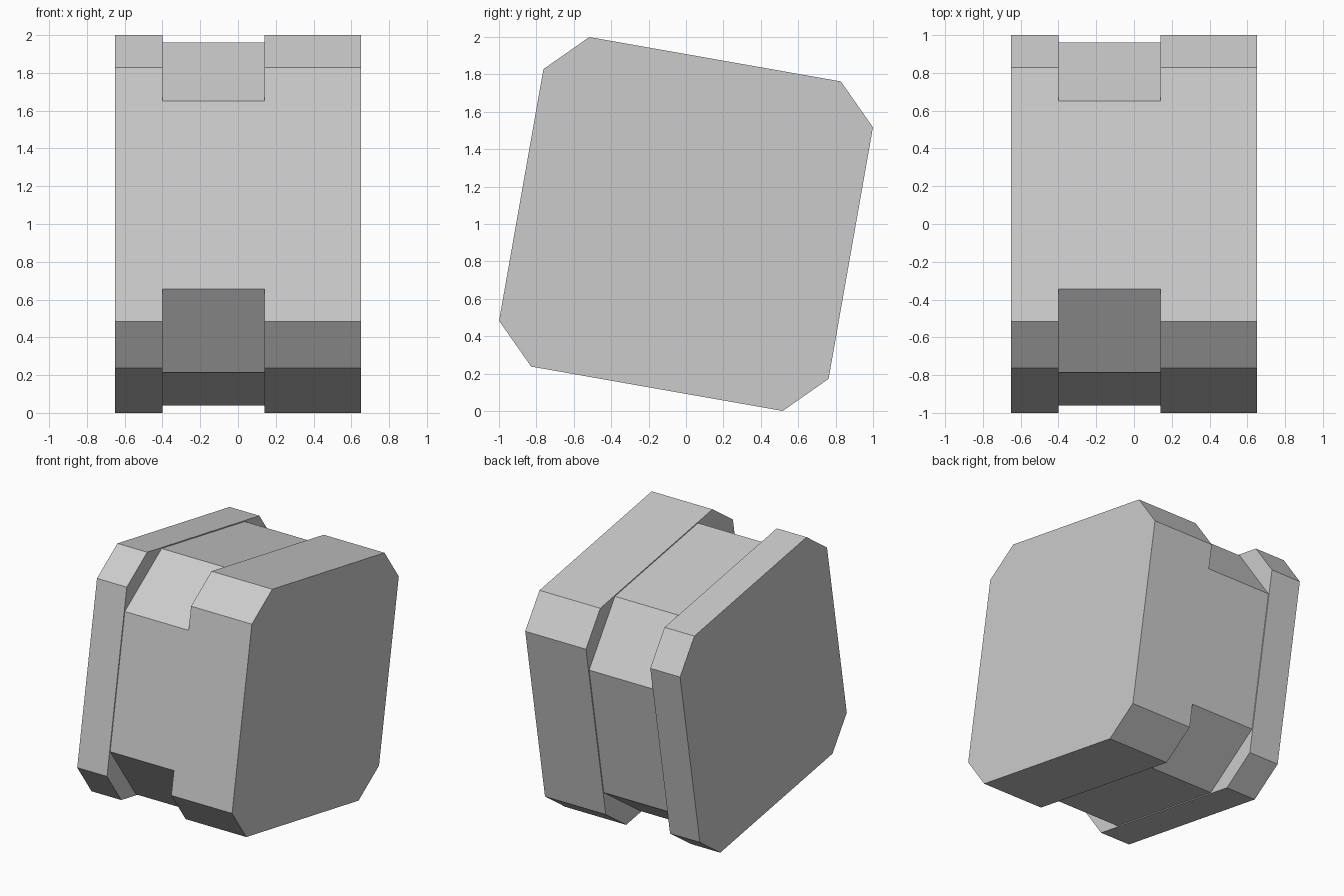
import bpy
import bmesh
import math
from mathutils import Matrix, Vector

cube = bpy.data.objects.get("Cube")
if cube:
    bpy.data.objects.remove(cube, do_unlink=True)

TILT = Matrix.Rotation(math.radians(-10), 3, 'X')
OUTER = (0.8945, 0.683)   # half width, half length of each flat side
INNER = (0.887, 0.506)

grey = bpy.data.materials.new("light_grey")
grey.use_nodes = True
colour = (0.6, 0.6, 0.6, 1)
grey.diffuse_color = colour
grey.node_tree.nodes["Principled BSDF"].inputs["Base Color"].default_value = colour


def ring(bm, x, size):
    """Tilted square with cut corners, standing across x."""
    half, flat = size
    verts = []
    for i in range(4):
        turn = TILT @ Matrix.Rotation(i * math.pi / 2, 3, 'X')
        for y in (flat, -flat):
            p = turn @ Vector((0, y, half))
            verts.append(bm.verts.new((x, p.y, p.z + 1)))
    return verts


# Block with a stepped groove band around its middle
bm = bmesh.new()
stations = [(-0.65, OUTER), (-0.4, OUTER), (-0.4, INNER),
            (0.14, INNER), (0.14, OUTER), (0.65, OUTER)]
rings = [ring(bm, x, size) for x, size in stations]
for a, b in zip(rings, rings[1:]):
    for i in range(8):
        j = (i + 1) % 8
        bm.faces.new((a[i], a[j], b[j], b[i]))
bm.faces.new(rings[0])
bm.faces.new(rings[-1])
bmesh.ops.recalc_face_normals(bm, faces=bm.faces)

mesh = bpy.data.meshes.new("grooved_block")
bm.to_mesh(mesh)
bm.free()
mesh.materials.append(grey)
block = bpy.data.objects.new("grooved_block", mesh)
bpy.context.collection.objects.link(block)
